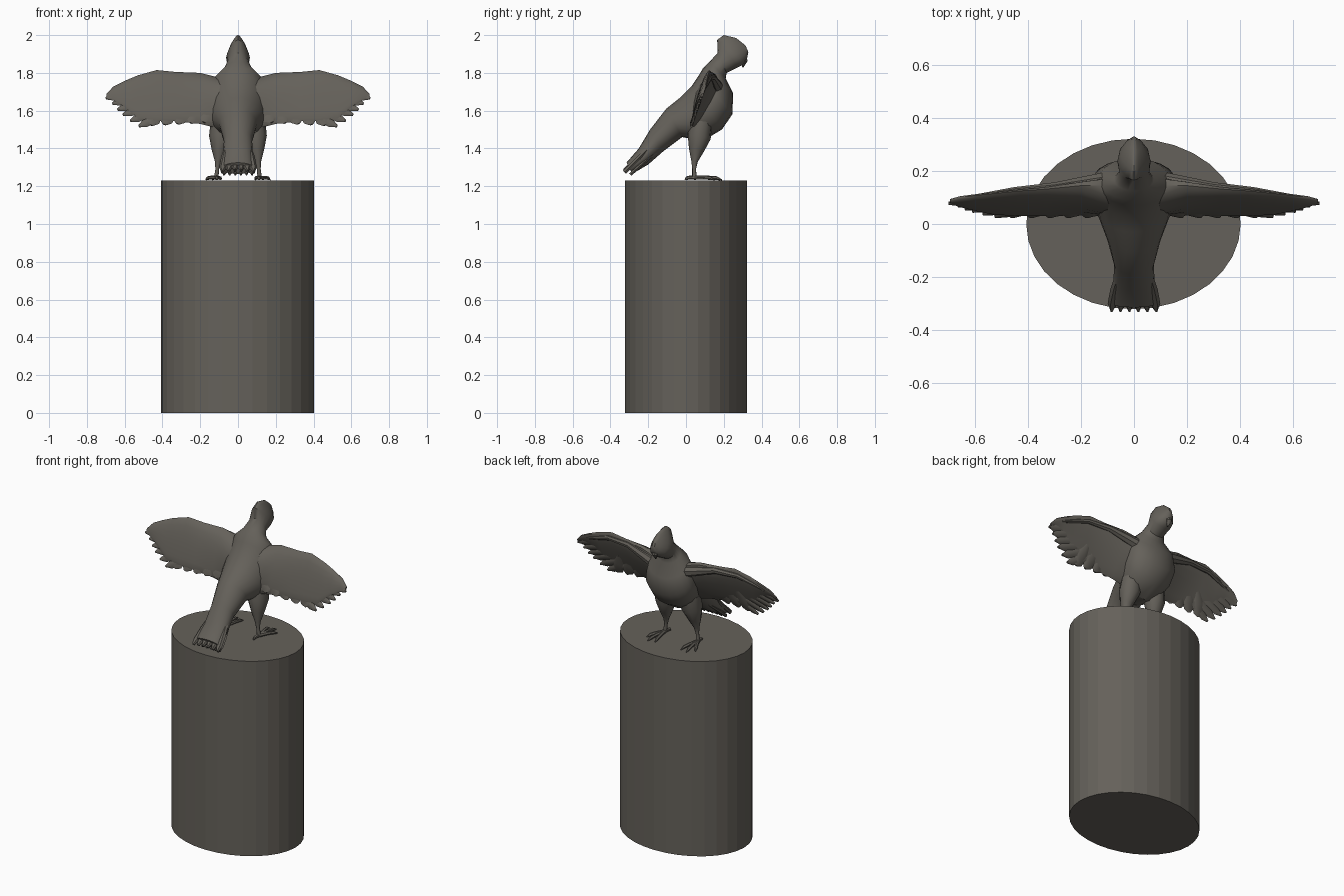
import bpy, bmesh, math
from mathutils import Vector as V

if "Cube" in bpy.data.objects:
    bpy.data.objects.remove(bpy.data.objects["Cube"])

stone = bpy.data.materials.new("dark_stone")
stone.use_nodes = True
colour = (0.13, 0.12, 0.103, 1)
stone.diffuse_color = colour
stone.node_tree.nodes["Principled BSDF"].inputs["Base Color"].default_value = colour


def finish(bm, name, smooth=True):
    bmesh.ops.recalc_face_normals(bm, faces=bm.faces)
    me = bpy.data.meshes.new(name)
    bm.to_mesh(me)
    bm.free()
    me.materials.append(stone)
    ob = bpy.data.objects.new(name, me)
    bpy.context.collection.objects.link(ob)
    if smooth:
        bpy.ops.object.select_all(action='DESELECT')
        ob.select_set(True)
        bpy.context.view_layer.objects.active = ob
        bpy.ops.object.shade_smooth_by_angle(angle=math.radians(40))
    return ob


def loft(bm, rings, n=16):
    """Skin a tube over rings of (centre, up axis, side axis, taper)."""
    loops = []
    for c, u, v, taper in rings:
        loop = []
        for i in range(n):
            a = math.tau * i / n
            loop.append(bm.verts.new(c + u * math.cos(a) + v * math.sin(a) * (1 - taper * math.cos(a))))
        loops.append(loop)
    for p, q in zip(loops, loops[1:]):
        for i in range(n):
            j = (i + 1) % n
            bm.faces.new((p[i], p[j], q[j], q[i]))
    bm.faces.new(loops[0])
    bm.faces.new(loops[-1])


def limb(bm, points, n=8):
    """Round tube through (x, y, z, radius) points."""
    ps = [V(p[:3]) for p in points]
    rings = []
    for i, p in enumerate(ps):
        d = (ps[min(i + 1, len(ps) - 1)] - ps[max(i - 1, 0)]).normalized()
        side = d.cross(V((0.3, 0.5, 0.8))).normalized()
        r = points[i][3]
        rings.append((p, side * r, d.cross(side) * r, 0))
    loft(bm, rings, n)


def feather(bm, root, tip, normal, width, thick):
    """Thin tapering blade from root to tip."""
    root, tip, normal = V(root), V(tip), V(normal).normalized()
    side = (tip - root).cross(normal).normalized()
    loft(bm, [(root.lerp(tip, t), side * width * w, normal * thick, 0)
              for t, w in ((0, 0.6), (0.5, 1), (0.85, 0.9), (1, 0.25))], 6)


# Oval pedestal
bm = bmesh.new()
bmesh.ops.create_cone(bm, cap_ends=True, segments=32, radius1=1, radius2=1, depth=1.23)
bmesh.ops.scale(bm, vec=(0.405, 0.322, 1), verts=bm.verts)
bmesh.ops.translate(bm, vec=(-0.002, 0, 0.615), verts=bm.verts)
finish(bm, "pedestal", False)

# Body, from tail to beak: back y, z, breast y, z, half width, taper
profile = [
    (-.315, 1.325, -.285, 1.265, .085, 0), (-.25, 1.40, -.20, 1.315, .078, 0),
    (-.19, 1.50, -.12, 1.385, .075, 0), (-.105, 1.61, -.02, 1.46, .10, .1),
    (-.03, 1.67, .09, 1.44, .135, .1), (.03, 1.73, .19, 1.50, .155, .1),
    (.07, 1.79, .245, 1.58, .155, .1), (.09, 1.825, .25, 1.69, .13, 0),
    (.125, 1.86, .21, 1.77, .075, 0), (.168, 1.905, .215, 1.80, .057, .1),
    (.165, 1.975, .275, 1.83, .058, .45), (.20, 2.0, .305, 1.845, .05, .5),
    (.265, 1.985, .323, 1.875, .03, .4), (.315, 1.945, .33, 1.91, .009, 0)]
bm = bmesh.new()
loft(bm, [((V((0, by, bz)) + V((0, fy, fz))) / 2, V((0, by - fy, bz - fz)) / 2, V((w, 0, 0)), t)
          for by, bz, fy, fz, w, t in profile], 20)
finish(bm, "body")

# Hooked beak tip
bm = bmesh.new()
limb(bm, [(0, .29, 1.89, .03), (0, .31, 1.86, .018), (0, .30, 1.83, .004)])
finish(bm, "beak")

# Fanned tail feathers
bm = bmesh.new()
for k in (-2.5, -1.5, -.5, .5, 1.5, 2.5):
    feather(bm, (k * .02, -.17, 1.43), (k * .034, -.325, 1.285 - .004 * abs(k)),
            (0, -.7, .7), .022, .013)
    feather(bm, (k * .018, -.16, 1.38), (k * .03, -.295, 1.262), (0, -.7, .7), .02, .01)
finish(bm, "tail_feathers")

# Wing sections: x, top z, bottom z, top y, bottom y, half thickness
wing = [
    (.03, 1.76, 1.54, .14, .06, .07), (.12, 1.78, 1.51, .145, .04, .05),
    (.2, 1.80, 1.53, .145, .035, .032), (.33, 1.805, 1.545, .132, .03, .02),
    (.43, 1.815, 1.55, .125, .03, .016), (.53, 1.787, 1.56, .115, .035, .014),
    (.6, 1.758, 1.62, .108, .05, .012), (.66, 1.728, 1.655, .1, .065, .01),
    (.695, 1.69, 1.665, .09, .078, .006)]
feather_tips = [(.70, 1.665), (.665, 1.637), (.638, 1.605), (.61, 1.578), (.57, 1.545), (.525, 1.517)]
toe_tips = [(.09, .18), (.135, .19), (.17, .15), (.11, -.005)]

for s, side in ((1, "left"), (-1, "right")):
    bm = bmesh.new()
    loft(bm, [(V((s * x, (ty + by) / 2, (tz + bz) / 2)), V((0, ty - by, tz - bz)) / 2,
               V((0, t, 0)), -.5) for x, tz, bz, ty, by, t in wing])
    finish(bm, side + "_wing")

    # Jagged flight feathers at the wing end
    bm = bmesh.new()
    for i, (x, z) in enumerate(feather_tips):
        feather(bm, (s * (.45 - .03 * i), .09 - .006 * i, 1.73 - .02 * i),
                (s * x, .03 + (z - 1.52) * .33, z), (0, 1, -.35), .026, .007)
    for i in range(5):
        x = .46 - .07 * i
        feather(bm, (s * (x - .05), .075, 1.65), (s * x, .028, 1.522 + .004 * i),
                (0, 1, -.35), .04, .007)
    # Raised arm bone under the wing
    limb(bm, [(s * .12, .16, 1.73, .035), (s * .3, .138, 1.775, .02),
              (s * .45, .125, 1.775, .015), (s * .62, .1, 1.72, .008)])
    finish(bm, side + "_wing_feathers")

    # Feathered thigh and thin shank
    bm = bmesh.new()
    limb(bm, [(s * .085, .08, 1.54, .06), (s * .092, .07, 1.46, .062), (s * .1, .055, 1.39, .04),
              (s * .106, .045, 1.33, .017), (s * .11, .043, 1.29, .01), (s * .115, .045, 1.245, .012)], 10)
    finish(bm, side + "_leg")

    # Clawed toes
    bm = bmesh.new()
    for x, y in toe_tips:
        mx, my = (x + .115) / 2, (y + .045) / 2
        limb(bm, [(s * .115, .045, 1.245, .011), (s * mx, my, 1.246, .01),
                  (s * (x * .8 + .023), y * .8 + .009, 1.243, .01), (s * x, y, 1.234, .003)], 6)
    finish(bm, side + "_foot")

    # Small eye
    bm = bmesh.new()
    bmesh.ops.create_uvsphere(bm, u_segments=10, v_segments=6, radius=.012)
    bmesh.ops.translate(bm, vec=(s * .044, .25, 1.885), verts=bm.verts)
    finish(bm, side + "_eye")
